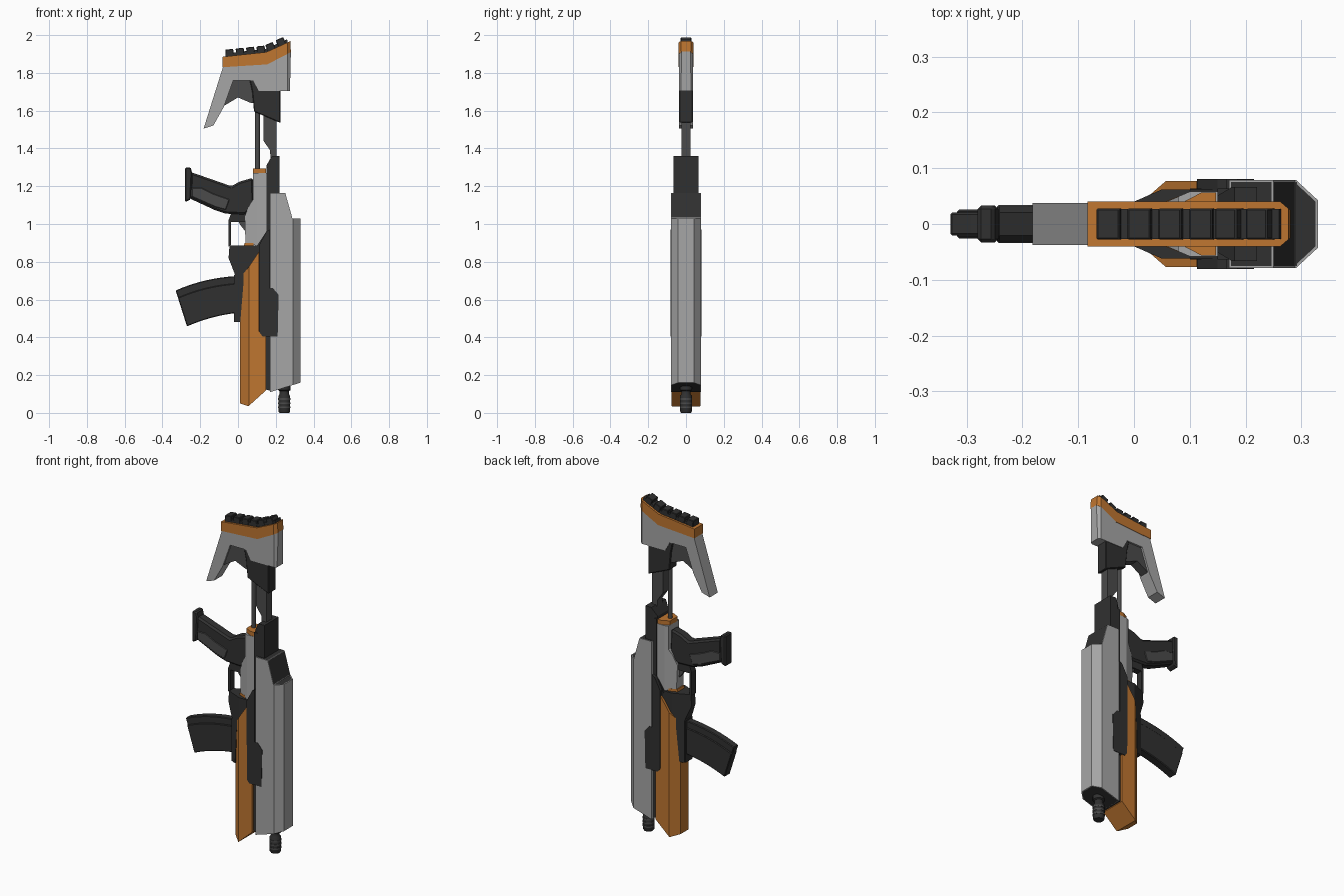
import bpy
import bmesh
from math import cos, pi, radians, sin
from mathutils import Vector

cube = bpy.data.objects.get("Cube")
if cube:
    bpy.data.objects.remove(cube)


def material(name, color):
    mat = bpy.data.materials.new(name)
    mat.use_nodes = True
    mat.diffuse_color = (*color, 1)
    shader = mat.node_tree.nodes["Principled BSDF"]
    shader.inputs["Base Color"].default_value = (*color, 1)
    shader.inputs["Roughness"].default_value = 0.6
    return mat


LIGHT = material("light grey", (0.38, 0.38, 0.38))
ORANGE = material("orange", (0.52, 0.18, 0.03))
DARK = material("charcoal", (0.03, 0.03, 0.03))
MID = material("mid grey", (0.07, 0.07, 0.07))


def finish(name, bm, *mats):
    bmesh.ops.recalc_face_normals(bm, faces=bm.faces[:])
    mesh = bpy.data.meshes.new(name)
    bm.to_mesh(mesh)
    bm.free()
    for mat in mats:
        mesh.materials.append(mat)
    obj = bpy.data.objects.new(name, mesh)
    bpy.context.collection.objects.link(obj)
    return obj


def prism(name, profile, half, mat, chamfers=(), bevel=0, end_mat=None):
    """Extrude an XZ profile to y = +-half; chamfers are (x1, y1, x2, y2) corner cuts."""
    bm = bmesh.new()
    face = bm.faces.new([bm.verts.new((x, -half, z)) for x, z in profile])
    grown = bmesh.ops.extrude_face_region(bm, geom=[face])["geom"]
    verts = [v for v in grown if isinstance(v, bmesh.types.BMVert)]
    bmesh.ops.translate(bm, verts=verts, vec=(0, 2 * half, 0))
    bmesh.ops.recalc_face_normals(bm, faces=bm.faces[:])
    for x1, y1, x2, y2 in chamfers:
        for side in (-1, 1):
            out = Vector((y1 - y2, side * abs(x2 - x1), 0))
            if x2 < x1:
                out.x = -out.x
            cut = bmesh.ops.bisect_plane(
                bm, geom=bm.verts[:] + bm.edges[:] + bm.faces[:],
                plane_co=(x1, side * y1, 0), plane_no=out, clear_outer=True)
            edges = [e for e in cut["geom_cut"]
                     if isinstance(e, bmesh.types.BMEdge) and e.is_boundary]
            bmesh.ops.edgeloop_fill(bm, edges=edges)
    if end_mat:
        bmesh.ops.recalc_face_normals(bm, faces=bm.faces[:])
        ends = [f for f in bm.faces if abs(f.normal.z) > 0.2]
        bmesh.ops.inset_individual(bm, faces=ends, thickness=0.005)
        for f in ends:
            f.material_index = 1
    obj = finish(name, bm, mat, *([end_mat] if end_mat else []))
    if bevel:
        mod = obj.modifiers.new("Edge bevel", 'BEVEL')
        mod.width = bevel
        mod.segments = 1
        mod.limit_method = 'ANGLE'
        mod.angle_limit = radians(40)
    return obj


def lathe(name, profile, x, y, mat, sides=16):
    """Revolve (radius, z) rings about a vertical axis."""
    bm = bmesh.new()
    rings = [[bm.verts.new((x + r * cos(2 * pi * i / sides),
                            y + r * sin(2 * pi * i / sides), z))
              for i in range(sides)] for r, z in profile]
    for low, high in zip(rings, rings[1:]):
        for i in range(sides):
            j = (i + 1) % sides
            bm.faces.new((low[i], low[j], high[j], high[i]))
    bm.faces.new(rings[0])
    bm.faces.new(rings[-1])
    obj = finish(name, bm, mat)
    bpy.ops.object.select_all(action='DESELECT')
    obj.select_set(True)
    bpy.context.view_layer.objects.active = obj
    bpy.ops.object.shade_smooth_by_angle(angle=radians(35))
    return obj


# Barrel shroud with dark ends, and the muzzle
prism("barrel_shroud",
      [(0.17, 0.11), (0.33, 0.16), (0.33, 1.03), (0.288, 1.03), (0.25, 1.165), (0.17, 1.165)],
      0.079, LIGHT, [(0.29, 0.079, 0.33, 0.042)], end_mat=DARK)
lathe("muzzle",
      [(0.026, 0), (0.031, 0.008), (0.031, 0.09), (0.024, 0.1), (0.024, 0.115),
       (0.032, 0.12), (0.032, 0.2)], 0.245, 0, DARK)
for i in range(3):
    z = 0.025 + 0.022 * i
    lathe("muzzle_ring", [(0.033, z), (0.033, z + 0.009)], 0.245, 0, MID)

# Receiver core, side plates and rear block
prism("receiver_core",
      [(0.12, 0.13), (0.18, 0.115), (0.18, 1.3), (0.15, 1.3), (0.15, 0.96), (0.1, 0.87)],
      0.064, DARK)
prism("side_plates",
      [(0.115, 0.425), (0.13, 0.405), (0.21, 0.405), (0.215, 0.625), (0.185, 0.66),
       (0.166, 0.66), (0.166, 0.97), (0.15, 0.96), (0.113, 0.89)], 0.081, DARK)
prism("rear_block",
      [(0.15, 1.15), (0.22, 1.15), (0.22, 1.36), (0.18, 1.36), (0.15, 1.31)],
      0.066, DARK, [(0.175, 0.066, 0.14, 0.045)])
prism("lower_receiver",
      [(-0.015, 0.48), (0.012, 0.48), (0.03, 0.7), (0.115, 0.8), (0.15, 0.96),
       (0.1, 0.885), (-0.045, 0.885), (-0.05, 0.82), (-0.015, 0.73)],
      0.062, DARK, [(0.05, 0.062, -0.05, 0.018)])

# Orange handguard with chamfered lower corners
prism("handguard",
      [(0.01, 0.05), (0.055, 0.035), (0.147, 0.118), (0.147, 0.41), (0.112, 0.43),
       (0.112, 0.855), (0.055, 0.77), (0.01, 0.715)],
      0.077, ORANGE, [(0.057, 0.077, 0.01, 0.036)])

# Grey rear receiver with orange bands
prism("rear_receiver",
      [(0.08, 1.27), (0.152, 1.27), (0.152, 0.96), (0.1, 0.885), (0.04, 0.9),
       (0.035, 1.04), (0.06, 1.1), (0.08, 1.13)],
      0.058, LIGHT, [(0.1, 0.058, 0.035, 0.03)])
prism("rear_band", [(0.08, 1.268), (0.147, 1.268), (0.147, 1.295), (0.08, 1.295)],
      0.056, ORANGE, [(0.12, 0.056, 0.08, 0.035)])
prism("front_band", [(0.03, 0.878), (0.08, 0.878), (0.085, 0.9), (0.035, 0.9)],
      0.05, ORANGE, [(0.08, 0.05, 0.03, 0.03)])

# Trigger and guard
prism("trigger_guard",
      [(-0.05, 0.88), (-0.036, 0.89), (-0.036, 1.01), (0.04, 1.01), (0.04, 1.06),
       (-0.035, 1.06), (-0.05, 1.02)], 0.02, DARK)
prism("trigger", [(0.04, 0.96), (0.04, 1.02), (0.0, 1.02), (0.012, 0.995)], 0.01, MID)

# Pistol grip, its butt cap and the raised side panels
prism("grip",
      [(-0.25, 1.275), (-0.035, 1.2), (0.01, 1.225), (0.08, 1.245), (0.085, 1.1),
       (0.04, 1.05), (-0.065, 1.055), (-0.125, 1.075), (-0.255, 1.135)],
      0.031, DARK, bevel=0.01)
prism("grip_cap",
      [(-0.28, 1.3), (-0.25, 1.3), (-0.243, 1.27), (-0.25, 1.13), (-0.28, 1.115)],
      0.033, DARK, bevel=0.006)
prism("grip_panels",
      [(-0.245, 1.19), (-0.19, 1.19), (-0.13, 1.16), (-0.045, 1.13), (-0.065, 1.075),
       (-0.12, 1.09), (-0.245, 1.145)], 0.034, MID, bevel=0.003)

# Curved magazine swept from arcs, with ribs along both edges
def arc(start, mid, end, steps=8):
    points = [Vector(p) for p in (start, mid, end)]
    result = []
    for i in range(steps + 1):
        t = i / steps
        p = (points[0] * (1 - t) ** 2 + points[1] * 2 * t * (1 - t) + points[2] * t * t)
        result.append((p.x, p.y))
    return result


top = arc((-0.33, 0.648), (-0.18, 0.715), (0.0, 0.725))
bottom = arc((-0.27, 0.458), (-0.14, 0.515), (0.0, 0.53))
prism("magazine", top + bottom[::-1], 0.021, DARK, bevel=0.004)


def band(a, b):
    mix = lambda t: [(p[0] + (q[0] - p[0]) * t, p[1] + (q[1] - p[1]) * t)
                     for p, q in zip(top, bottom)]
    return mix(a) + mix(b)[::-1]


prism("magazine_side_panels", [p for p in band(0.2, 1)][:], 0.026, DARK, bevel=0.004)
prism("magazine_well",
      [(-0.02, 0.48), (0.015, 0.48), (0.015, 0.75), (-0.02, 0.73)], 0.033, DARK)

# Stock rods and telescoping arm
lathe("stock_rod", [(0.013, 1.28), (0.013, 1.66)], 0.103, 0, MID, 12)
prism("stock_arm",
      [(0.135, 1.66), (0.205, 1.66), (0.205, 1.34), (0.172, 1.34), (0.17, 1.39),
       (0.135, 1.44)], 0.025, MID)

# Stock collar, web, shell and butt
prism("stock_collar",
      [(0.06, 1.77), (0.225, 1.75), (0.225, 1.535), (0.085, 1.595), (0.075, 1.7)],
      0.035, DARK, bevel=0.004)
prism("stock_web",
      [(-0.04, 1.78), (0.1, 1.78), (0.09, 1.64), (0.07, 1.64), (0.0, 1.67), (-0.1, 1.61)],
      0.027, MID)
prism("stock_shell",
      [(-0.08, 1.83), (-0.182, 1.505), (-0.13, 1.522), (-0.075, 1.62), (-0.025, 1.76),
       (0.08, 1.76), (0.11, 1.705), (0.275, 1.705), (0.28, 1.912), (0.155, 1.847)],
      0.038, LIGHT, [(0.262, 0.038, 0.281, 0.022)])
prism("butt_plate",
      [(-0.083, 1.83), (0.155, 1.845), (0.28, 1.91), (0.277, 1.968), (0.15, 1.91),
       (-0.083, 1.885)], 0.04, ORANGE, [(0.262, 0.04, 0.281, 0.024)])

# Rubber recoil pad blocks following the butt
prism("pad_base",
      [(-0.065, 1.88), (0.15, 1.9), (0.265, 1.95), (0.26, 1.978), (0.15, 1.928),
       (-0.065, 1.903)], 0.027, DARK)
for i in range(6):
    x = -0.043 + 0.0553 * i
    slope = 0.105 if x < 0.15 else 0.44
    z = 1.885 + 0.105 * (x + 0.083) + max(0, x - 0.15) * 0.36
    along = Vector((1, slope)).normalized()
    up = Vector((-along.y, along.x))
    center = Vector((x, z))
    corners = [center + along * a + up * b
               for a, b in ((-0.023, -0.01), (0.023, -0.01), (0.021, 0.036), (-0.021, 0.036))]
    prism("pad_block", [tuple(c) for c in corners], 0.028, DARK, bevel=0.003)
